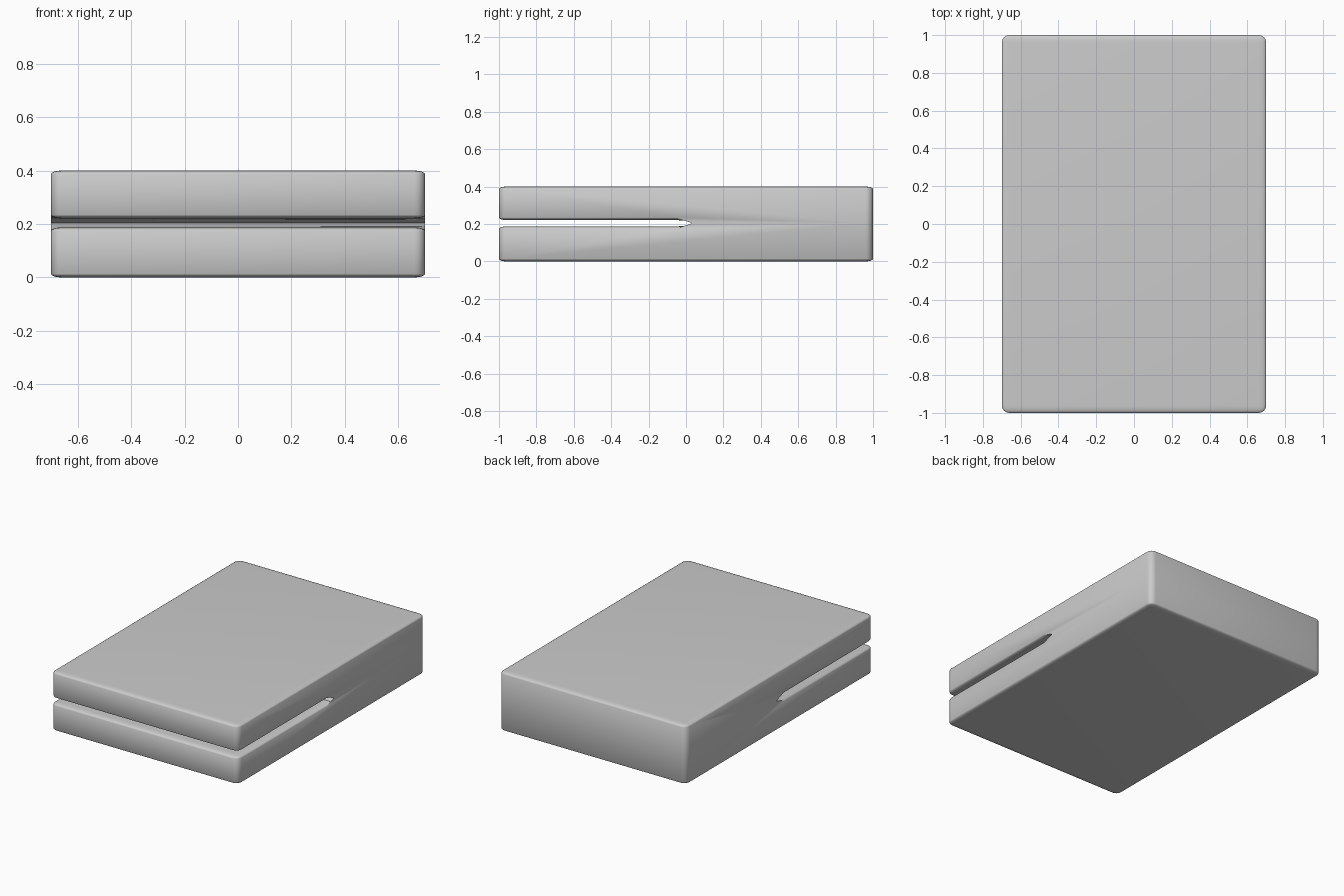
import bpy, bmesh, math

if "Cube" in bpy.data.objects:
    bpy.data.objects.remove(bpy.data.objects["Cube"])

W, SEAM, TOP = 0.70, 0.204, 0.40
STRETCH = 3.0      # bevel in a stretched space: wide, shallow rounding
R = 0.04


def slab(name, outer, gap):
    """Half of the case: outer flat at z=outer, stepped face towards the seam."""
    gz = SEAM + gap
    prof = [(-1, outer), (1, outer), (1, SEAM), (0.03, SEAM),
            (0.01, SEAM + gap * 0.5), (-0.01, SEAM + gap * 0.82),
            (-0.05, gz), (-1, gz)]
    bm = bmesh.new()
    left = [bm.verts.new((-W, y, z * STRETCH)) for y, z in prof]
    right = [bm.verts.new((W, y, z * STRETCH)) for y, z in prof]
    n = len(prof)
    bm.faces.new(left)
    bm.faces.new(right[::-1])
    for i in range(n):
        j = (i + 1) % n
        bm.faces.new((left[j], left[i], right[i], right[j]))
    bmesh.ops.recalc_face_normals(bm, faces=bm.faces)

    # round the corners, outer rim and slot lips; leave the seam sharp
    def wanted(e):
        a, b = (v.co for v in e.verts)
        if abs(a.x - b.x) > 0.1:
            return abs(abs(a.y) - 1) < 1e-4 and abs(a.z - SEAM * STRETCH) > 1e-4
        if abs(abs(a.y) - 1) < 1e-4 and abs(a.y - b.y) < 1e-4:
            return True
        at_outer = abs(a.z - b.z) < 1e-4 and abs(a.z - outer * STRETCH) < 1e-4
        return at_outer or (a.y + b.y) / 2 < -0.005

    bmesh.ops.bevel(bm, geom=[e for e in bm.edges if wanted(e)], offset=R,
                    segments=4, profile=0.5, affect='EDGES', clamp_overlap=False)
    for v in bm.verts:
        v.co.z /= STRETCH
    bmesh.ops.recalc_face_normals(bm, faces=bm.faces)
    me = bpy.data.meshes.new(name)
    bm.to_mesh(me)
    bm.free()
    ob = bpy.data.objects.new(name, me)
    bpy.context.collection.objects.link(ob)
    bpy.ops.object.select_all(action='DESELECT')
    ob.select_set(True)
    bpy.context.view_layer.objects.active = ob
    bpy.ops.object.shade_smooth_by_angle(angle=math.radians(50))
    return ob


# two halves meeting at the back, with an open slot along the front
slab("lower_half", 0.0, -0.017)
slab("upper_half", TOP, 0.017)
